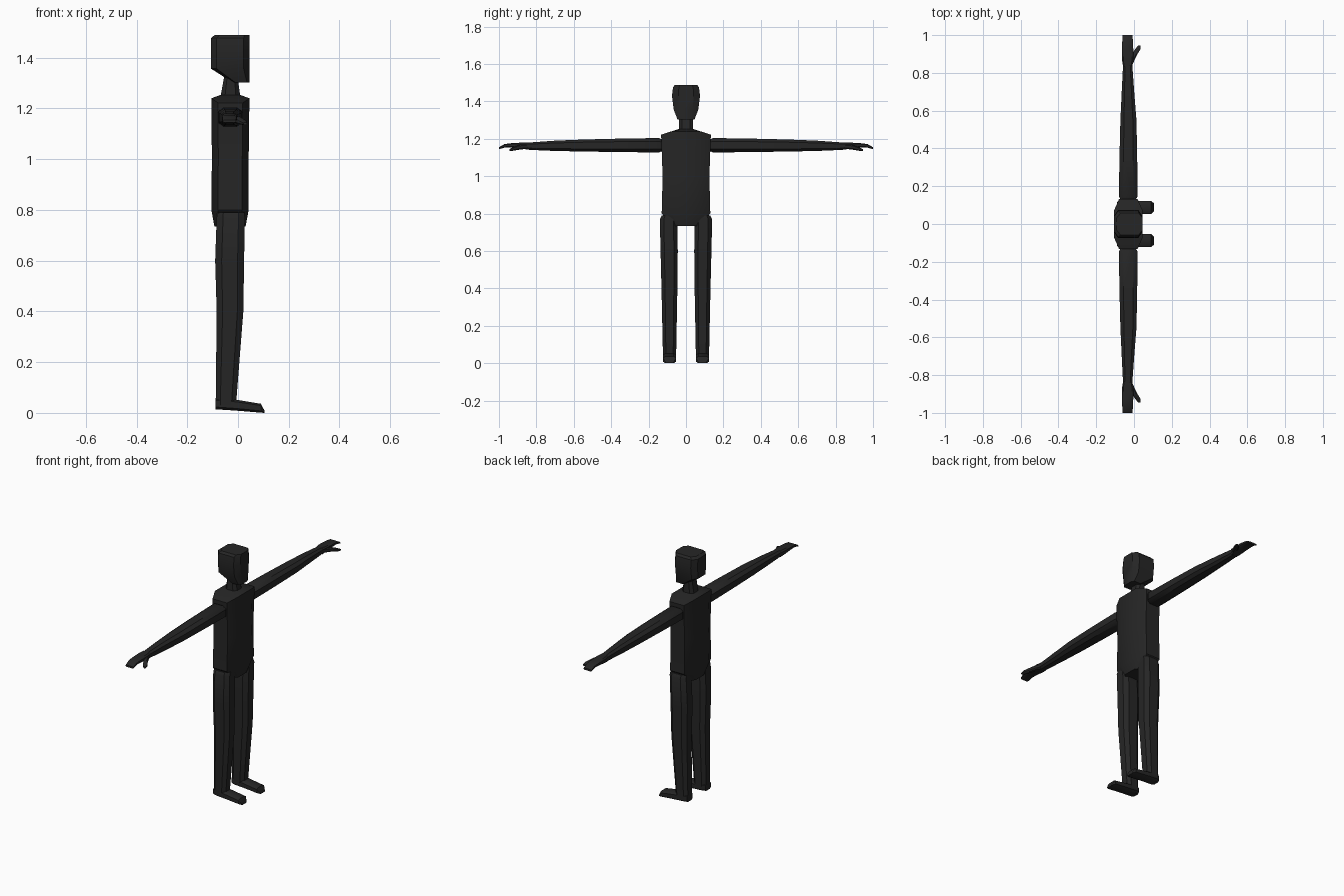
import bpy, bmesh, math
from mathutils import Vector

mat = bpy.data.materials.new("charcoal")
mat.diffuse_color = (0.019, 0.019, 0.019, 1)


def loft(name, axis, rings, fu=0.55, fv=0.55, mirror=False, adjust=None):
    """Chamfered-rectangle rings (pos, umin, umax, vmin, vmax) joined along an axis.
    u, v are the remaining two axes in x, y, z order."""
    bm = bmesh.new()
    ua, va = [i for i in range(3) if i != axis]
    shape = [(1, -fv), (1, fv), (fu, 1), (-fu, 1), (-1, fv), (-1, -fv), (-fu, -1), (fu, -1)]
    loops = []
    for p, u0, u1, v0, v1 in rings:
        loop = []
        for su, sv in shape:
            co = Vector((0, 0, 0))
            co[axis] = p
            co[ua] = (u0 + u1) / 2 + su * (u1 - u0) / 2
            co[va] = (v0 + v1) / 2 + sv * (v1 - v0) / 2
            if adjust:
                adjust(co)
            loop.append(bm.verts.new(co))
        loops.append(loop)
    for a, b in zip(loops, loops[1:]):
        for i in range(8):
            j = (i + 1) % 8
            bm.faces.new((a[i], a[j], b[j], b[i]))
    bm.faces.new(loops[0])
    bm.faces.new(loops[-1])
    bmesh.ops.recalc_face_normals(bm, faces=bm.faces)
    me = bpy.data.meshes.new(name)
    bm.to_mesh(me)
    bm.free()
    me.materials.append(mat)
    ob = bpy.data.objects.new(name, me)
    bpy.context.collection.objects.link(ob)
    if mirror:
        m = ob.modifiers.new("mirror", 'MIRROR')
        m.use_axis = (False, True, False)
    bpy.ops.object.select_all(action='DESELECT')
    ob.select_set(True)
    bpy.context.view_layer.objects.active = ob
    bpy.ops.object.shade_smooth_by_angle(angle=math.radians(35))
    return ob


def slope_shoulders(co):
    if 1.2 < co.z < 1.245 and abs(co.y) > 0.1:
        co.z -= 0.018


# Torso with sloped shoulders and tapered hips
loft("torso", 2, [
    (0.735, -0.093, 0.030, -0.068, 0.068),
    (0.80, -0.105, 0.042, -0.130, 0.130),
    (1.00, -0.103, 0.042, -0.125, 0.125),
    (1.24, -0.105, 0.045, -0.133, 0.133),
    (1.252, -0.072, 0.012, -0.040, 0.040)], fu=0.65, fv=0.55, adjust=slope_shoulders)

# Neck and head
loft("neck", 2, [
    (1.235, -0.071, 0.011, -0.038, 0.038),
    (1.34, -0.052, -0.004, -0.036, 0.036)])
loft("head", 2, [
    (1.302, -0.020, 0.045, -0.045, 0.045),
    (1.357, -0.107, 0.045, -0.066, 0.066),
    (1.43, -0.107, 0.045, -0.075, 0.075),
    (1.477, -0.107, 0.045, -0.069, 0.069),
    (1.489, -0.092, 0.045, -0.058, 0.058)], fu=0.7, fv=0.55)

# Legs
loft("leg", 2, [
    (0.03, -0.088, -0.008, 0.053, 0.123),
    (0.40, -0.084, 0.021, 0.046, 0.131),
    (0.60, -0.090, 0.024, 0.044, 0.136),
    (0.77, -0.084, 0.027, 0.046, 0.140),
    (0.79, -0.082, 0.025, 0.050, 0.130)], mirror=True)

# Feet, toes pointing forward along +x
loft("foot", 0, [
    (-0.088, 0.062, 0.114, 0.014, 0.058),
    (-0.070, 0.053, 0.123, 0.013, 0.058),
    (-0.008, 0.053, 0.123, 0.009, 0.052),
    (0.090, 0.053, 0.123, 0.001, 0.036),
    (0.105, 0.066, 0.110, 0.000, 0.008)], fu=0.65, fv=0.6, mirror=True)

# Arms stretched sideways
loft("arm", 1, [
    (0.115, -0.062, 0.000, 1.140, 1.190),
    (0.145, -0.080, 0.019, 1.127, 1.204),
    (0.35, -0.077, 0.017, 1.129, 1.201),
    (0.55, -0.072, 0.013, 1.132, 1.196),
    (0.70, -0.065, 0.001, 1.135, 1.190),
    (0.84, -0.058, -0.009, 1.141, 1.180)], mirror=True)

# Curled hands and thumbs
loft("hand", 1, [
    (0.835, -0.058, -0.009, 1.141, 1.180),
    (0.87, -0.064, -0.003, 1.146, 1.180),
    (0.93, -0.064, -0.004, 1.153, 1.177),
    (0.97, -0.062, -0.006, 1.153, 1.172),
    (1.00, -0.060, -0.008, 1.144, 1.155)], fu=0.75, mirror=True)
loft("thumb", 1, [
    (0.84, -0.030, -0.010, 1.148, 1.172),
    (0.89, -0.015, 0.013, 1.142, 1.168),
    (0.925, 0.006, 0.034, 1.136, 1.155),
    (0.945, 0.021, 0.035, 1.135, 1.145)], mirror=True)
